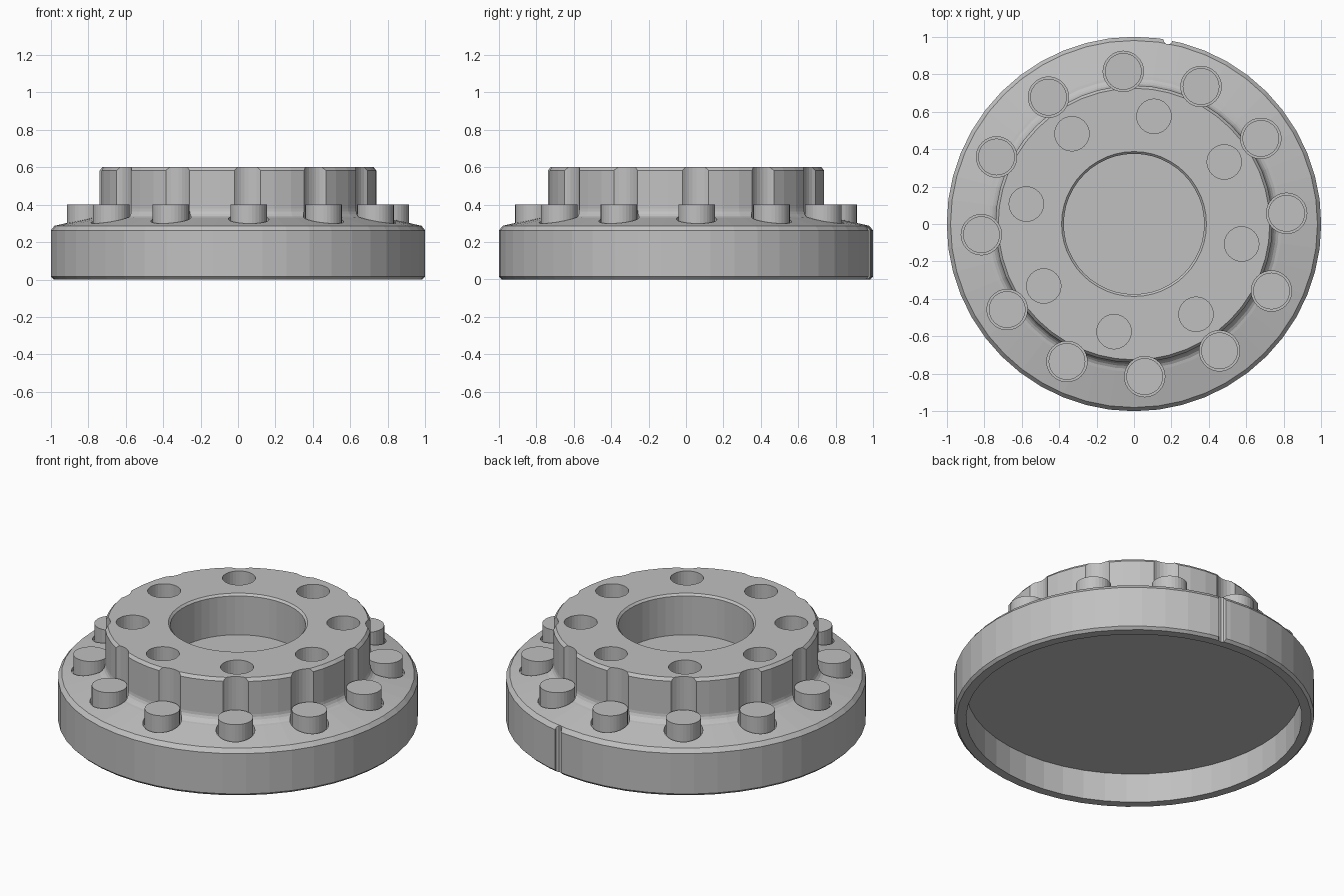
import bpy, bmesh
from math import cos, sin, pi, radians

if "Cube" in bpy.data.objects:
    bpy.data.objects.remove(bpy.data.objects["Cube"], do_unlink=True)

SEGMENTS = 48
grey = bpy.data.materials.new("machined grey")
grey.use_nodes = True
grey.diffuse_color = (0.53, 0.53, 0.53, 1)
grey.node_tree.nodes["Principled BSDF"].inputs["Base Color"].default_value = (0.53, 0.53, 0.53, 1)


def finish(bm, name):
    bmesh.ops.recalc_face_normals(bm, faces=bm.faces)
    mesh = bpy.data.meshes.new(name)
    bm.to_mesh(mesh)
    bm.free()
    mesh.materials.append(grey)
    obj = bpy.data.objects.new(name, mesh)
    bpy.context.collection.objects.link(obj)
    return obj


def lathe(bm, profile, sides, centre=(0, 0)):
    """Revolve (radius, height) points about z, capping both ends."""
    rings = []
    for r, z in profile:
        rings.append([bm.verts.new((centre[0] + r * cos(2 * pi * i / sides),
                                    centre[1] + r * sin(2 * pi * i / sides), z))
                      for i in range(sides)])
    for a, b in zip(rings, rings[1:]):
        for i in range(sides):
            j = (i + 1) % sides
            bm.faces.new((a[i], a[j], b[j], b[i]))
    bm.faces.new(rings[0])
    bm.faces.new(rings[-1])


def circle_of_pegs(name, count, start, pitch_radius, radius, bottom, top, sides):
    bm = bmesh.new()
    for k in range(count):
        angle = radians(start) + 2 * pi * k / count
        lathe(bm, [(radius, bottom), (radius, top)], sides,
              (pitch_radius * cos(angle), pitch_radius * sin(angle)))
    return finish(bm, name)


# Flange and hub: underside recess, rim, sloped top, fillet, hub, centre bore
bm = bmesh.new()
fillet_centre, fillet_r = (0.79, 0.38), 0.05
fillet = [(fillet_centre[0] - fillet_r * sin(a), fillet_centre[1] - fillet_r * cos(a))
          for a in (radians(d) for d in range(0, 91, 18))]
lathe(bm, [(0.933, 0.18), (0.933, 0), (0.985, 0), (1, 0.015), (1, 0.262), (0.98, 0.287)]
      + fillet
      + [(0.74, 0.582), (0.725, 0.6), (0.387, 0.6), (0.375, 0.588), (0.375, 0.35)], SEGMENTS)
body = finish(bm, "flanged_hub")

# Cutters: bolt counterbores scalloping the hub, hub holes, rim notch
cutters = [
    circle_of_pegs("counterbore_cutter", 12, 4, 0.817, 0.108, 0.28, 0.8, 32),
    circle_of_pegs("hub_hole_cutter", 8, 34.5, 0.585, 0.092, 0.35, 0.8, 32),
    circle_of_pegs("notch_cutter", 1, 79.5, 1.0, 0.024, -0.1, 0.4, 10),
]
for cutter in cutters:
    mod = body.modifiers.new(cutter.name, "BOOLEAN")
    mod.operation = "DIFFERENCE"
    mod.solver = "EXACT"
    mod.object = cutter

# Bake the cuts, then drop the cutters
bpy.context.view_layer.update()
evaluated = body.evaluated_get(bpy.context.evaluated_depsgraph_get())
cut_mesh = bpy.data.meshes.new_from_object(evaluated)
body.modifiers.clear()
body.data = cut_mesh
cut_mesh.materials.clear()
cut_mesh.materials.append(grey)
for poly in cut_mesh.polygons:
    poly.material_index = 0
for cutter in cutters:
    bpy.data.objects.remove(cutter, do_unlink=True)

# Bolt heads standing in the counterbores
circle_of_pegs("bolt_heads", 12, 4, 0.817, 0.098, 0.27, 0.4, 32)
